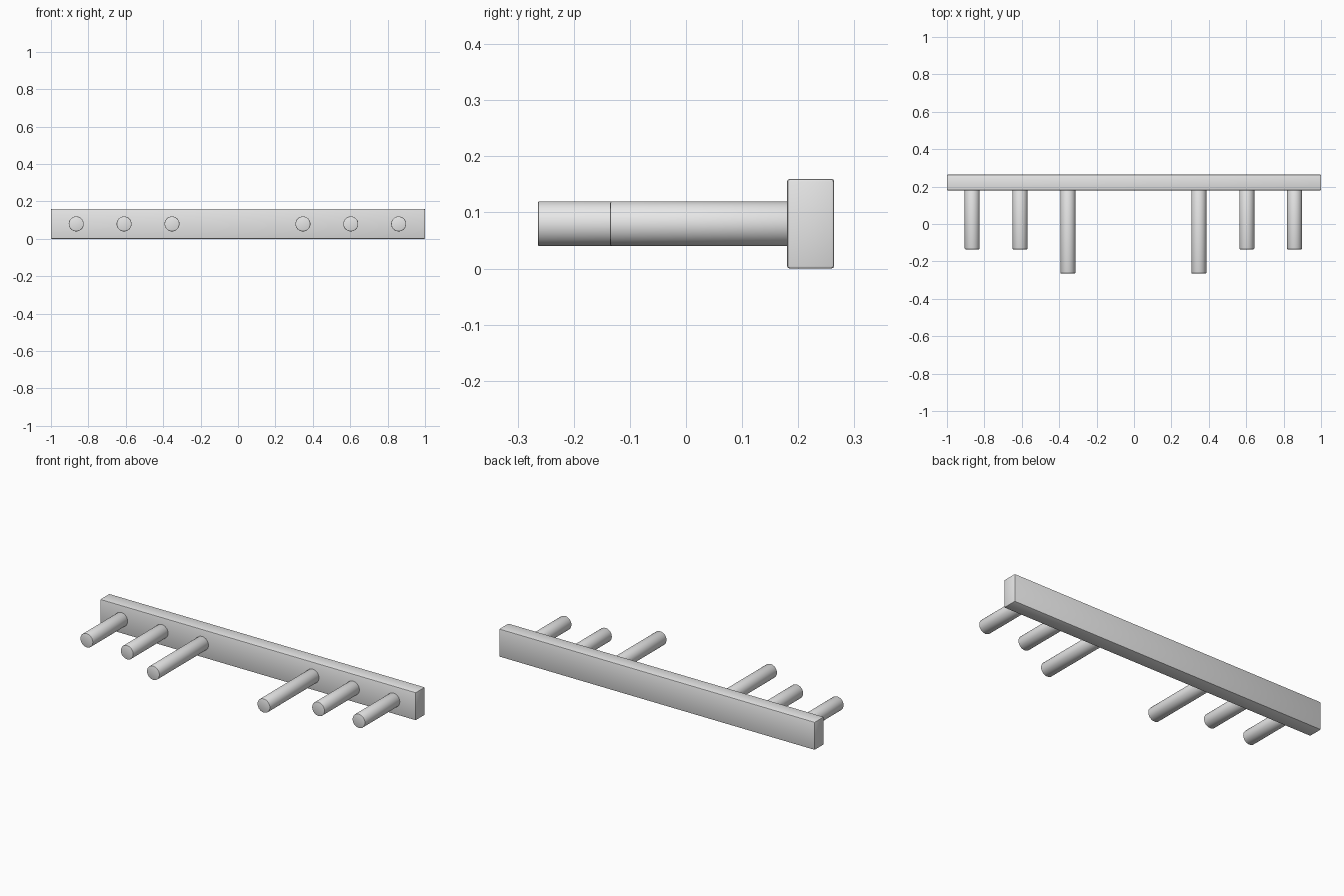
import bpy
import math

cube = bpy.data.objects.get("Cube")
if cube:
    bpy.data.objects.remove(cube, do_unlink=True)

GREY = (0.8, 0.8, 0.8, 1.0)
grey = bpy.data.materials.new("light_grey")
grey.use_nodes = True
grey.diffuse_color = GREY
grey.node_tree.nodes["Principled BSDF"].inputs["Base Color"].default_value = GREY


def finish(obj, name, bevel):
    """Name, colour, soften the rims and smooth the round surfaces."""
    obj.name = name
    obj.data.materials.append(grey)
    bpy.ops.object.transform_apply(location=False, rotation=True, scale=True)
    mod = obj.modifiers.new("edge_bevel", "BEVEL")
    mod.width = bevel
    mod.segments = 2
    mod.limit_method = "ANGLE"
    mod.angle_limit = math.radians(40)
    bpy.ops.object.modifier_apply(modifier=mod.name)
    bpy.ops.object.shade_smooth_by_angle(angle=math.radians(30))


# Long back board
BOARD_FRONT, BOARD_BACK, HEIGHT = 0.18, 0.264, 0.16
bpy.ops.mesh.primitive_cube_add(
    size=1, location=(0, (BOARD_FRONT + BOARD_BACK) / 2, HEIGHT / 2))
board = bpy.context.object
board.scale = (2, BOARD_BACK - BOARD_FRONT, HEIGHT)
finish(board, "back_board", 0.005)


def add_peg(name, x, tip):
    """Round peg running from inside the board forward to its tip."""
    root = BOARD_FRONT + 0.02
    bpy.ops.mesh.primitive_cylinder_add(
        vertices=32, radius=0.04, depth=root - tip,
        location=(x, (root + tip) / 2, HEIGHT / 2),
        rotation=(math.pi / 2, 0, 0))
    finish(bpy.context.object, name, 0.003)


# Three pegs on each side, the inner ones longer
PEGS = {"inner": (0.35, -0.264), "middle": (0.606, -0.135), "outer": (0.862, -0.135)}
for side, sign in (("left", 1), ("right", -1)):
    for place, (x, tip) in PEGS.items():
        add_peg(f"{side}_{place}_peg", sign * x - 0.003, tip)
